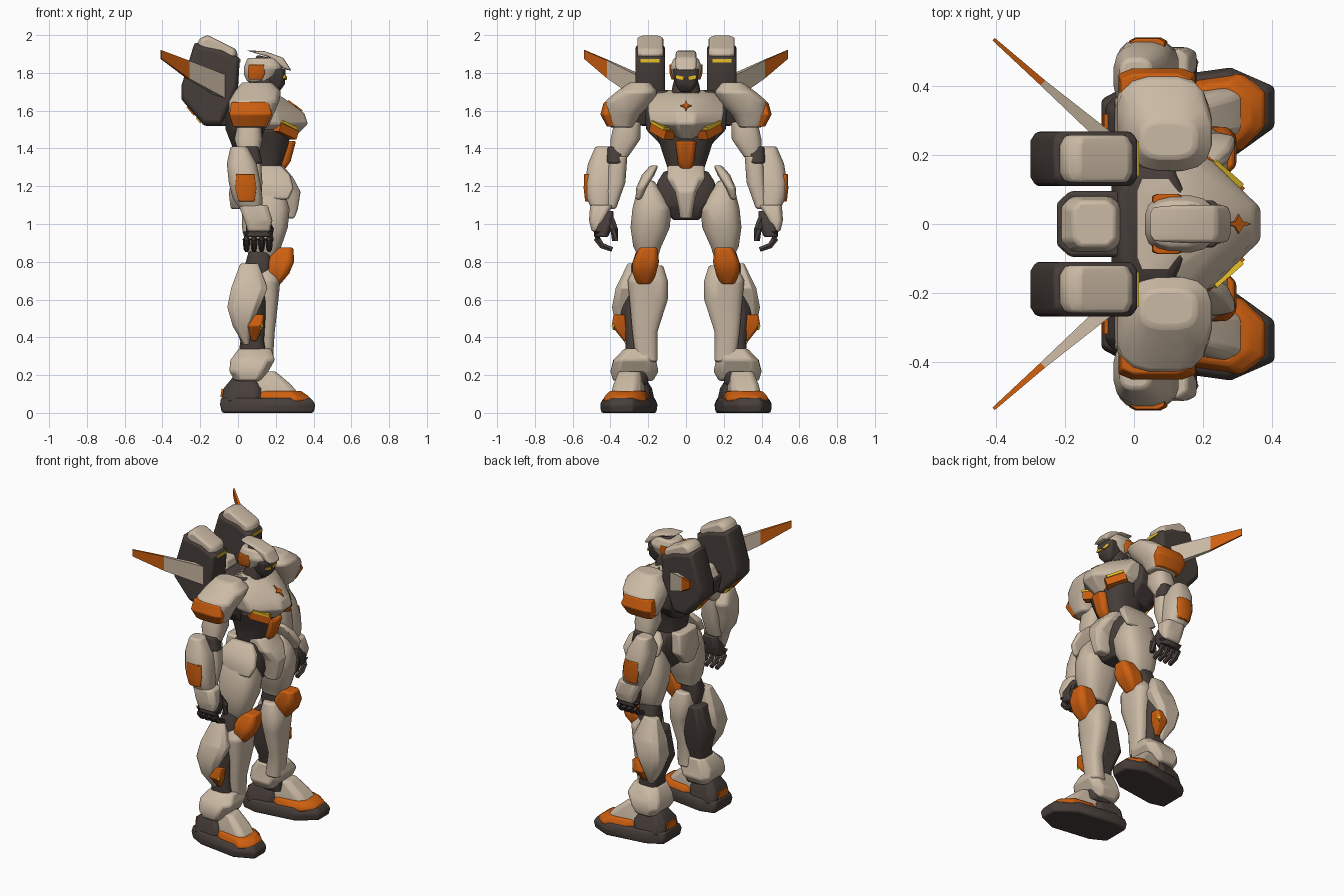
import bpy
import bmesh
from math import cos, sin, pi, copysign
from mathutils import Vector, Euler

if "Cube" in bpy.data.objects:
    bpy.data.objects.remove(bpy.data.objects["Cube"], do_unlink=True)

def material(name, *colour):
    mat = bpy.data.materials.new(name)
    mat.use_nodes = True
    mat.diffuse_color = (*colour, 1)
    mat.node_tree.nodes["Principled BSDF"].inputs["Base Color"].default_value = (*colour, 1)
    return mat

BEIGE = material("beige_armour", .6, .49, .375)
DARK = material("dark_frame", .063, .048, .042)
ORANGE = material("orange_trim", .62, .115, .005)
YELLOW = material("yellow_light", .8, .52, .02)

# Cross-sections in a unit square: first value runs forwards, second sideways
def power_oval(power, count):
    def bend(value):
        return copysign(abs(value) ** power, value)
    angles = [2 * pi * (i + .5) / count for i in range(count)]
    return [(bend(cos(a)), bend(sin(a))) for a in angles]

def mirrored(half):
    return half + [(u, -v) for u, v in reversed(half)]

ROUND = power_oval(.7, 16)
PLATE = power_oval(.5, 8)
WEDGE = mirrored([(1, .25), (.1, 1), (-.8, 1), (-1, .7)])
SOLE = mirrored([(1, .45), (.5, 1), (-.6, 1), (-1, .7)])

def skin(name, rings, mat, paired, bevel=.01):
    """Bridge rings of points, cap both ends, and mirror across the body if paired."""
    for side, prefix in ((1, "left_"), (-1, "right_")) if paired else ((1, ""),):
        bm = bmesh.new()
        loops = [[bm.verts.new((x, y * side, z)) for x, y, z in ring] for ring in rings]
        for low, high in zip(loops, loops[1:]):
            for i in range(len(low)):
                bm.faces.new((low[i - 1], low[i], high[i], high[i - 1]))
        bm.faces.new(loops[0])
        bm.faces.new(loops[-1])
        bmesh.ops.recalc_face_normals(bm, faces=bm.faces)
        mesh = bpy.data.meshes.new(prefix + name)
        bm.to_mesh(mesh)
        bm.free()
        mesh.materials.append(mat)
        mesh.shade_smooth()
        mesh.set_sharp_from_angle(angle=.6)
        obj = bpy.data.objects.new(prefix + name, mesh)
        bpy.context.collection.objects.link(obj)
        if bevel:
            mod = obj.modifiers.new("soft_edges", "BEVEL")
            mod.width = bevel
            mod.segments = 2
            mod.limit_method = "ANGLE"
            mod.angle_limit = .6

def cut(height, x, y):
    """One slice: back and front limits, then inner and outer limits or a half width."""
    paired = isinstance(y, tuple)
    return height, x, y if paired else (-y, y), paired

def loft(name, mat, *cuts, shape=PLATE, splay=0, bevel=.01):
    """Stack slices upwards; splay turns the front outwards."""
    rings = []
    for z, (back, front), (inner, outer), paired in cuts:
        places = [((back + front + u * (front - back)) / 2, (inner + outer + v * (outer - inner)) / 2)
                  for u, v in shape]
        rings.append([(x, y + splay * x, z) for x, y in places])
    skin(name, rings, mat, paired, bevel)

def prism(name, mat, profile, inner, outer, paired=True, shrink=.9, rim=.025):
    """Extrude a side profile sideways, drawing in the two outer rims."""
    points = [Vector(p) for p in profile]
    middle = sum(points, Vector((0, 0))) / len(points)
    rings = []
    for y, scale in ((inner, shrink), (inner + rim, 1), (outer - rim, 1), (outer, shrink)):
        scaled = [middle.lerp(p, scale) for p in points]
        rings.append([(p.x, y, p.y) for p in scaled])
    skin(name, rings, mat, paired)

SQUARE = [(-.5, -.5), (.5, -.5), (.5, .5), (-.5, .5)]
STAR = [(r * cos(i * pi / 4), r * sin(i * pi / 4)) for i, r in enumerate([1, .4] * 4)]

def slab(name, mat, place, size, turn=(0, 0, 0), outline=SQUARE, paired=True):
    """A turned slab whose outline lies in the local sideways-up plane."""
    spin = Euler(turn).to_matrix()
    rings = [[Vector(place) + spin @ Vector((depth * size[0], a * size[1], b * size[2]))
              for a, b in outline] for depth in (-.5, .5)]
    skin(name, rings, mat, paired, bevel=0)

def tube(name, mat, radius, *path):
    """A tapering six-sided tube along a path."""
    points = [Vector(p) for p in path]
    rings = []
    for i, point in enumerate(points):
        along = points[min(i + 1, len(points) - 1)] - points[max(i - 1, 0)]
        spin = along.to_track_quat("Z", "Y")
        size = radius * (1 - .12 * i)
        rings.append([point + spin @ Vector((size * cos(k * pi / 3), size * sin(k * pi / 3), 0))
                      for k in range(6)])
    skin(name, rings, mat, paired=True, bevel=0)

# Head
loft("neck", DARK, cut(1.64, x=(.05, .2), y=.09), cut(1.78, x=(.08, .2), y=.06), shape=ROUND)
loft("helmet", BEIGE, cut(1.75, x=(.05, .18), y=.06), cut(1.79, x=(.03, .215), y=.075),
     cut(1.83, x=(.03, .24), y=.085), cut(1.88, x=(.05, .21), y=.065), shape=ROUND)
loft("face", DARK, cut(1.7, x=(.16, .22), y=.03), cut(1.74, x=(.14, .25), y=.06), cut(1.82, x=(.14, .255), y=.073))
prism("crest_gap", DARK, [(.08, 1.85), (.1, 1.895), (.22, 1.87), (.26, 1.82)], inner=-.045, outer=.045, paired=False)
prism("crest", BEIGE, [(.04, 1.92), (.14, 1.915), (.24, 1.88), (.285, 1.81), (.245, 1.82), (.16, 1.885)],
      inner=-.055, outer=.055, paired=False)
slab("eye", YELLOW, place=(.248, .033, 1.775), size=(.012, .045, .018), turn=(.2, 0, .2))
loft("ear_cover", ORANGE, cut(1.765, x=(.055, .13), y=(.05, .077)), cut(1.8, x=(.05, .145), y=(.05, .088)),
     cut(1.845, x=(.055, .14), y=(.05, .088)), bevel=.004)

# Torso
loft("chest", BEIGE, cut(1.45, x=(.05, .29), y=.1), cut(1.53, x=(.04, .37), y=.19), cut(1.59, x=(.02, .35), y=.2),
     cut(1.665, x=(0, .245), y=.2), cut(1.71, x=(0, .17), y=.14), shape=WEDGE)
loft("back_frame", DARK, cut(1.4, x=(-.03, .15), y=.12), cut(1.5, x=(-.07, .16), y=.22),
     cut(1.66, x=(-.07, .16), y=.23), cut(1.71, x=(-.04, .14), y=.15))
loft("abdomen", DARK, cut(1.2, x=(.03, .2), y=.1), cut(1.3, x=(.02, .23), y=.1), cut(1.42, x=(0, .27), y=.14),
     cut(1.5, x=(0, .28), y=.17), shape=ROUND)
loft("belly_plate", ORANGE, cut(1.29, x=(.18, .25), y=.035), cut(1.33, x=(.18, .28), y=.045),
     cut(1.44, x=(.18, .31), y=.058))
slab("chest_star", ORANGE, place=(.302, 0, 1.624), size=(.012, .028, .046), turn=(0, -.93, 0), outline=STAR, paired=False)
slab("chest_vent", ORANGE, place=(.237, .113, 1.492), size=(.1, .13, .05), turn=(.35, 0, .85))
slab("vent_light", YELLOW, place=(.252, .122, 1.522), size=(.08, .11, .016), turn=(.35, 0, .85))

# Shoulders and arms
loft("shoulder", BEIGE, cut(1.51, x=(-.02, .16), y=(.28, .4)), cut(1.58, x=(-.05, .19), y=(.24, .445)),
     cut(1.65, x=(-.05, .22), y=(.17, .43)), cut(1.7, x=(-.02, .23), y=(.15, .37)),
     cut(1.75, x=(.02, .18), y=(.19, .3)), shape=ROUND)
loft("shoulder_trim", ORANGE, cut(1.515, x=(-.03, .155), y=(.35, .42)), cut(1.58, x=(-.05, .185), y=(.36, .455)),
     cut(1.645, x=(-.04, .165), y=(.35, .437)), bevel=.005)
loft("upper_arm", BEIGE, cut(1.35, x=(.01, .11), y=(.31, .4)), cut(1.45, x=(-.02, .13), y=(.24, .4)),
     cut(1.54, x=(0, .12), y=(.24, .38)), shape=ROUND)
loft("elbow", DARK, cut(1.32, x=(.02, .13), y=(.33, .42)), cut(1.41, x=(.02, .11), y=(.33, .415)), shape=ROUND)
loft("inner_forearm", BEIGE, cut(1.08, x=(.02, .12), y=(.37, .44)), cut(1.22, x=(.01, .13), y=(.32, .42)),
     cut(1.36, x=(.02, .12), y=(.31, .41)), shape=ROUND)
loft("forearm", BEIGE, cut(1.08, x=(.01, .13), y=(.4, .5)), cut(1.14, x=(-.03, .13), y=(.38, .53)),
     cut(1.22, x=(-.05, .12), y=(.365, .537)), cut(1.32, x=(-.06, .1), y=(.335, .52)),
     cut(1.41, x=(-.04, .05), y=(.39, .48)), shape=ROUND)
loft("forearm_plate", ORANGE, cut(1.12, x=(0, .09), y=(.48, .535)), cut(1.19, x=(-.018, .1), y=(.48, .543)),
     cut(1.265, x=(-.012, .09), y=(.48, .54)), bevel=.004)
loft("wrist_guard", BEIGE, cut(.96, x=(.05, .17), y=(.46, .5)), cut(1.02, x=(.03, .185), y=(.43, .515)),
     cut(1.1, x=(0, .16), y=(.385, .51)))
loft("palm", DARK, cut(.93, x=(.04, .18), y=(.41, .49)), cut(1, x=(.04, .18), y=(.385, .49)),
     cut(1.07, x=(.05, .15), y=(.38, .48)))
for finger in range(4):
    x = .045 + .04 * finger
    tube(f"finger_{finger + 1}", DARK, .023, (x, .47, .96), (x, .47, .92), (x, .445, .885), (x, .39, .865))
tube("thumb", DARK, .024, (.14, .4, 1.02), (.17, .38, .97), (.17, .375, .91))

# Waist
loft("pelvis", DARK, cut(1.02, x=(.08, .2), y=.07), cut(1.1, x=(.04, .24), y=.15), cut(1.22, x=(.03, .24), y=.16),
     cut(1.28, x=(.03, .22), y=.12))
loft("front_skirt", BEIGE, cut(1.03, x=(.22, .3), y=.033), cut(1.08, x=(.17, .32), y=.04),
     cut(1.17, x=(.15, .335), y=.06), cut(1.24, x=(.12, .3), y=.105), cut(1.31, x=(.1, .24), y=.1))
loft("side_skirt", BEIGE, cut(1.13, x=(.12, .27), y=(.235, .268)), cut(1.19, x=(.03, .3), y=(.21, .265)),
     cut(1.26, x=(.03, .28), y=(.165, .235)), cut(1.31, x=(.07, .23), y=(.145, .19)))
loft("rear_skirt", BEIGE, cut(1.08, x=(-.04, .03), y=.05), cut(1.16, x=(-.05, .05), y=.11), cut(1.29, x=(-.03, .06), y=.1))

# Legs
loft("thigh", BEIGE, cut(.82, x=(.06, .2), y=(.15, .25)), cut(.88, x=(.04, .23), y=(.13, .28)),
     cut(.98, x=(.02, .265), y=(.085, .295)), cut(1.08, x=(.02, .275), y=(.075, .285)),
     cut(1.16, x=(.04, .25), y=(.12, .265)), cut(1.23, x=(.08, .2), y=(.17, .23)), shape=ROUND)
loft("knee_joint", DARK, cut(.68, x=(.05, .17), y=(.16, .29)), cut(.78, x=(.035, .18), y=(.16, .29)),
     cut(.87, x=(.06, .17), y=(.16, .26)), shape=ROUND)
loft("knee_guard", ORANGE, cut(.68, x=(.15, .225), y=(.18, .26)), cut(.74, x=(.14, .275), y=(.155, .285)),
     cut(.8, x=(.15, .3), y=(.14, .285)), cut(.875, x=(.19, .295), y=(.15, .25)))
loft("shin", BEIGE, cut(.27, x=(.08, .185), y=(.15, .265)), cut(.43, x=(.1, .195), y=(.15, .285)),
     cut(.6, x=(.09, .215), y=(.095, .3)), cut(.7, x=(.06, .225), y=(.095, .31)),
     cut(.78, x=(.08, .18), y=(.12, .27)), shape=ROUND)
loft("shin_frame", DARK, cut(.15, x=(-.01, .165), y=(.2, .34)), cut(.24, x=(-.01, .165), y=(.19, .335)),
     cut(.38, x=(.01, .14), y=(.17, .32)), cut(.52, x=(-.045, .15), y=(.13, .35)), cut(.7, x=(0, .15), y=(.13, .32)))
loft("calf_armour", BEIGE, cut(.36, x=(.03, .06), y=(.28, .32)), cut(.46, x=(-.03, .07), y=(.26, .375)),
     cut(.56, x=(-.06, .12), y=(.22, .395)), cut(.66, x=(-.04, .16), y=(.22, .375)), cut(.79, x=(.01, .11), y=(.25, .31)))
loft("shin_trim", ORANGE, cut(.38, x=(.07, .1), y=(.29, .33)), cut(.46, x=(.05, .135), y=(.31, .395)),
     cut(.52, x=(.09, .14), y=(.32, .385)), bevel=.005)
slab("shin_light", YELLOW, place=(.122, .383, .46), size=(.012, .014, .022), turn=(0, 0, .8), outline=STAR)
loft("ankle_guard", BEIGE, cut(.17, x=(-.02, .13), y=(.17, .39)), cut(.22, x=(-.05, .165), y=(.14, .405)),
     cut(.28, x=(-.045, .2), y=(.155, .39)), cut(.34, x=(0, .18), y=(.165, .33)))

# Feet
loft("foot_sole", DARK, cut(0, x=(-.085, .4), y=(.155, .41)), cut(.045, x=(-.095, .41), y=(.15, .415)),
     cut(.08, x=(-.09, .385), y=(.165, .4)), shape=SOLE, splay=.14)
loft("heel", DARK, cut(.06, x=(-.09, .14), y=(.165, .4)), cut(.13, x=(-.08, .14), y=(.18, .38)),
     cut(.2, x=(-.02, .09), y=(.22, .34)), splay=.14)
slab("heel_trim", ORANGE, place=(-.084, .275, .105), size=(.012, .09, .045), turn=(0, .15, 0))
loft("toe_trim", ORANGE, cut(.06, x=(.1, .385), y=(.17, .395)), cut(.085, x=(.1, .38), y=(.17, .39)),
     cut(.115, x=(.1, .335), y=(.19, .37)), shape=SOLE, splay=.14)
loft("toe_cover", BEIGE, cut(.09, x=(.07, .335), y=(.195, .365)), cut(.15, x=(.07, .285), y=(.2, .355)),
     cut(.22, x=(.07, .2), y=(.215, .335)), splay=.14)

# Backpack pods and wings
prism("pod", DARK, [(-.23, 1.96), (-.3, 1.73), (-.3, 1.66), (-.18, 1.52), (-.09, 1.52), (0, 1.72), (.01, 1.88),
                    (-.08, 1.93)], inner=.11, outer=.268)
prism("pod_cap", BEIGE, [(-.22, 1.95), (-.2, 1.985), (-.16, 2), (-.01, 1.925), (0, 1.89), (-.07, 1.84)],
      inner=.12, outer=.258, shrink=.85, rim=.03)
slab("pod_light", YELLOW, place=(.005, .19, 1.865), size=(.018, .1, .018))
slab("pod_nozzle", ORANGE, place=(-.249, .17, 1.6), size=(.012, .06, .06), turn=(0, -.7, 0))
slab("nozzle_light", YELLOW, place=(-.207, .15, 1.55), size=(.012, .05, .035), turn=(0, -.7, 0))
loft("backpack", DARK, cut(1.52, x=(-.14, 0), y=.08), cut(1.58, x=(-.21, 0), y=.1), cut(1.69, x=(-.23, 0), y=.1))
loft("backpack_top", BEIGE, cut(1.68, x=(-.22, -.03), y=.085), cut(1.75, x=(-.18, -.05), y=.07))

def wing_slice(x, y, low, high, thick):
    corners = ((thick, low), (thick, high), (-thick, high), (-thick, low))
    return [(x + .7 * t, y + .7 * t, z) for t, z in corners]

joint = wing_slice(x=-.265, y=.41, low=1.77, high=1.865, thick=.01)
root = wing_slice(x=-.08, y=.25, low=1.665, high=1.79, thick=.022)
tip = wing_slice(x=-.408, y=.537, low=1.875, high=1.92, thick=.005)
skin("wing_blade", [root, joint], BEIGE, paired=True, bevel=0)
skin("wing_tip", [joint, tip], ORANGE, paired=True, bevel=0)
